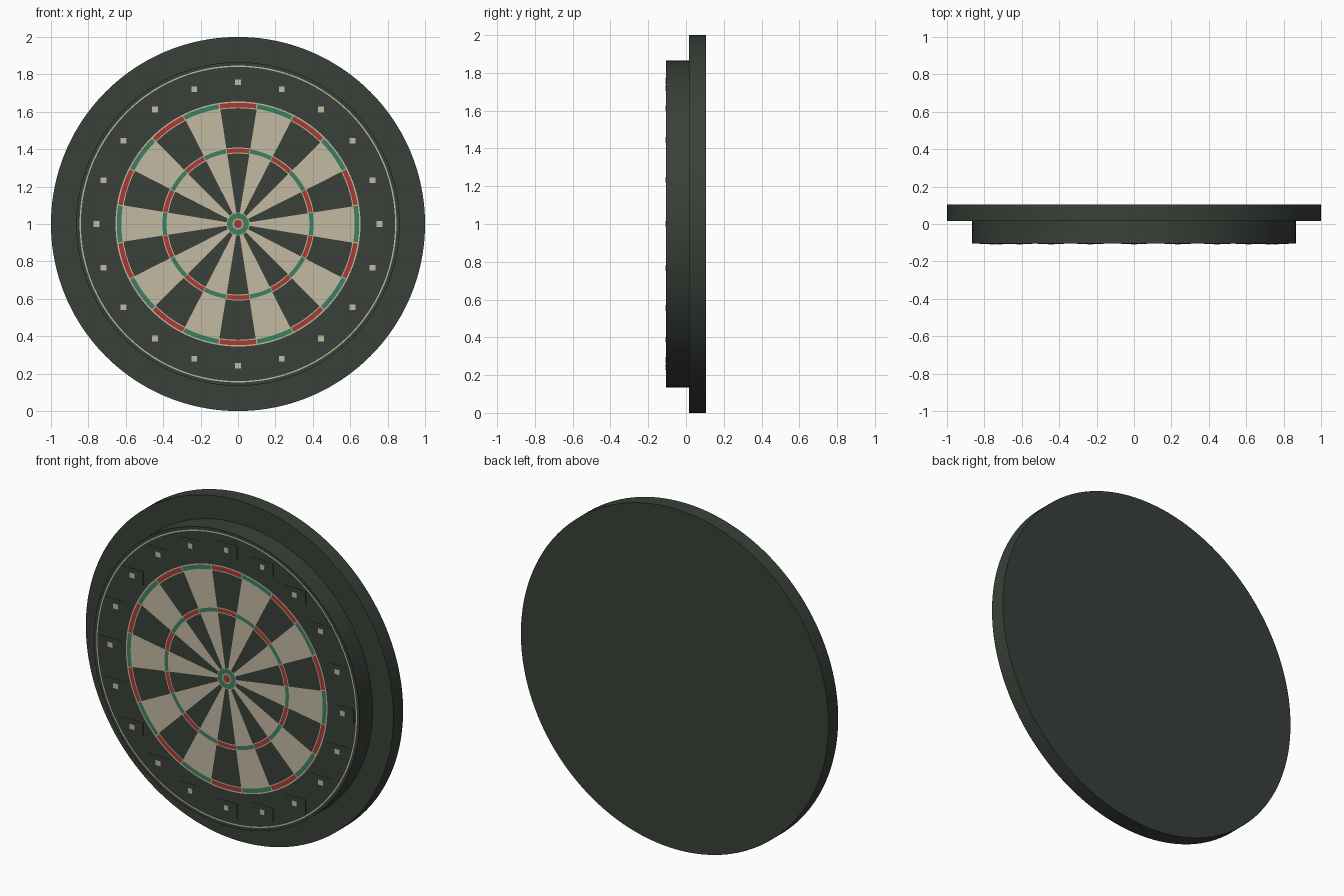
import bpy, bmesh, math

if "Cube" in bpy.data.objects:
    bpy.data.objects.remove(bpy.data.objects["Cube"])

CZ = 1.0           # height of the board centre
FRONT = -0.105     # front face of the board
STEP = 0.015       # where the board meets the backing
BACK = 0.105


def material(name, rgb):
    m = bpy.data.materials.new(name)
    m.diffuse_color = (*rgb, 1)
    m.use_nodes = True
    m.node_tree.nodes["Principled BSDF"].inputs["Base Color"].default_value = m.diffuse_color
    return m


DARK, CREAM, RED, GREEN = range(4)
MATS = [material("charcoal", (0.041, 0.051, 0.041)),
        material("cream", (0.54, 0.49, 0.36)),
        material("red", (0.41, 0.042, 0.032)),
        material("green", (0.048, 0.22, 0.115))]


def finish(bm, name, mats, smooth=True):
    bmesh.ops.recalc_face_normals(bm, faces=bm.faces)
    me = bpy.data.meshes.new(name)
    bm.to_mesh(me)
    bm.free()
    for m in mats:
        me.materials.append(m)
    ob = bpy.data.objects.new(name, me)
    bpy.context.collection.objects.link(ob)
    if smooth:
        bpy.ops.object.select_all(action='DESELECT')
        ob.select_set(True)
        bpy.context.view_layer.objects.active = ob
        bpy.ops.object.shade_smooth_by_angle(angle=math.radians(30))
    return ob


# Angles: 20 sectors, each starting with a thin divider sliver
angles = []        # (angle, sector, is_divider)
for s in range(20):
    start = 81 + 18 * s
    angles.append((start - 0.25, s, True))
    for k in range(8):
        angles.append((start + 0.25 + 17.5 * k / 8, s, False))
N = len(angles)


def ring(bm, r, y):
    return [bm.verts.new((r * math.cos(math.radians(a)), y,
                          CZ + r * math.sin(math.radians(a)))) for a, _, _ in angles]


# Backing disc
bm = bmesh.new()
f, b = ring(bm, 1.0, STEP), ring(bm, 1.0, BACK)
for i in range(N):
    j = (i + 1) % N
    bm.faces.new((f[i], f[j], b[j], b[i]))
bm.faces.new(f)
bm.faces.new(b)
finish(bm, "backing_disc", [MATS[DARK]])

# Target board: concentric bands on the front face, coloured by sector
bands = [(0.022, RED), (0.029, CREAM), (0.058, GREEN), (0.062, CREAM),
         (0.377, "field"), (0.382, CREAM), (0.404, "score"), (0.409, CREAM),
         (0.619, "field"), (0.624, CREAM), (0.648, "score"), (0.655, CREAM),
         (0.840, DARK), (0.847, CREAM), (0.865, DARK)]


def band_colour(kind, sector, divider):
    if kind == "field":
        return CREAM if sector % 2 else DARK
    if kind == "score":
        return CREAM if divider else (GREEN if sector % 2 else RED)
    return kind


bm = bmesh.new()
centre = bm.verts.new((0, FRONT, CZ))
prev = None
for r, kind in bands:
    cur = ring(bm, r, FRONT)
    for i, (_, sector, divider) in enumerate(angles):
        j = (i + 1) % N
        if prev is None:
            face = bm.faces.new((centre, cur[i], cur[j]))
        else:
            face = bm.faces.new((prev[i], cur[i], cur[j], prev[j]))
        face.material_index = band_colour(kind, sector, divider)
    prev = cur
rear = ring(bm, 0.865, STEP + 0.005)
for i in range(N):
    j = (i + 1) % N
    bm.faces.new((prev[i], rear[i], rear[j], prev[j]))
bm.faces.new(rear)
finish(bm, "target_board", MATS)


# Upright plates around the board, each with a plain cream mark
def plates(name, w, h, y0, y1, mat):
    bm = bmesh.new()
    for s in range(20):
        a = math.radians(90 + 18 * s)
        made = bmesh.ops.create_cube(bm, size=1)["verts"]
        bmesh.ops.scale(bm, vec=(w, y1 - y0, h), verts=made)
        bmesh.ops.translate(bm, verts=made, vec=(
            0.757 * math.cos(a), (y0 + y1) / 2, CZ + 0.757 * math.sin(a)))
    finish(bm, name, [mat], smooth=False)


plates("sector_plates", 0.14, 0.08, FRONT - 0.002, FRONT + 0.003, MATS[DARK])
plates("sector_marks", 0.032, 0.03, FRONT - 0.004, FRONT - 0.001, MATS[CREAM])
